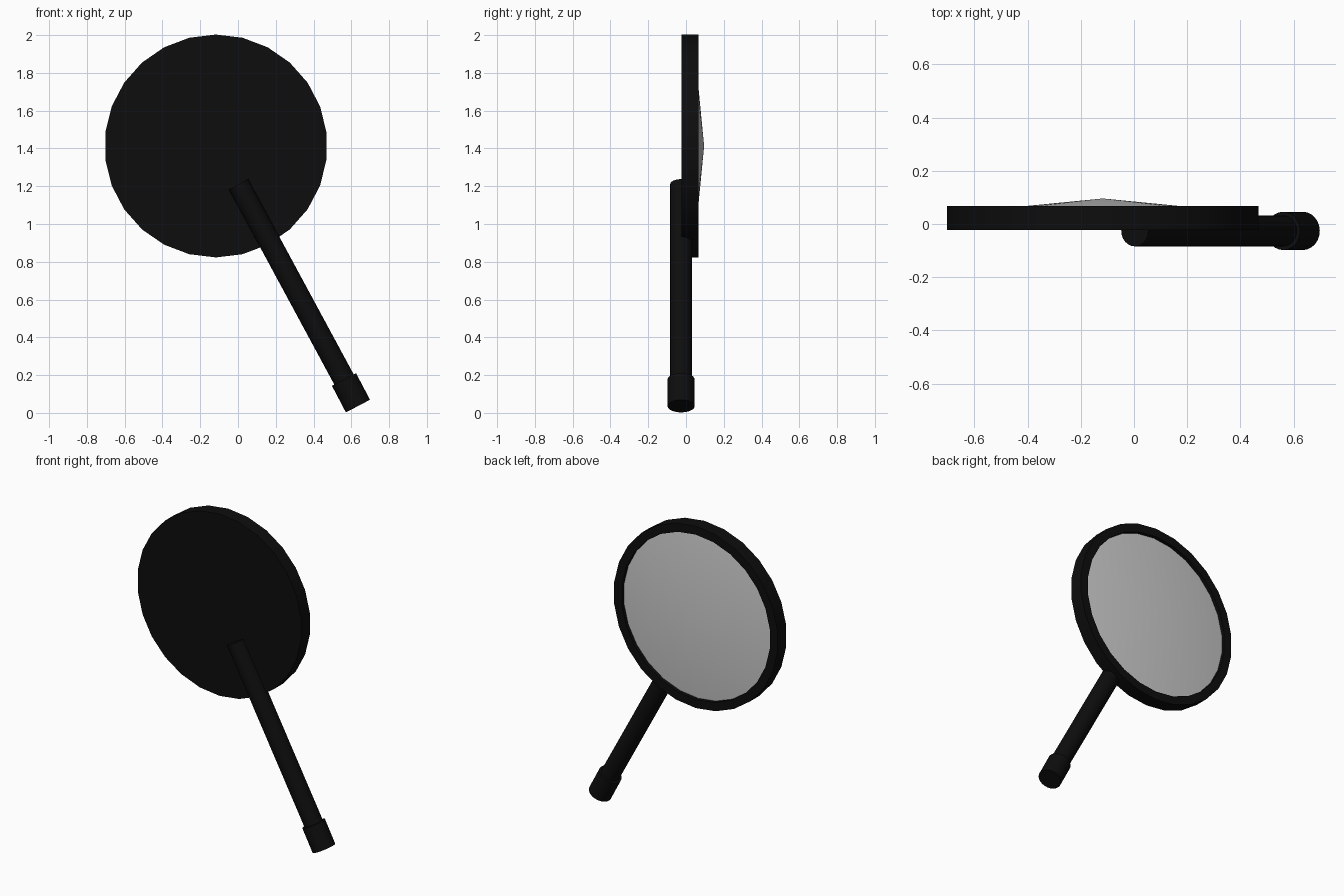
import bpy, math
from mathutils import Vector

if "Cube" in bpy.data.objects:
    bpy.data.objects.remove(bpy.data.objects["Cube"])

SIDES = 26
CENTRE = Vector((-0.117, 0, 1.413))

black = bpy.data.materials.new("black_plastic")
black.diffuse_color = (0.004, 0.004, 0.004, 1)
black.use_nodes = True
black.node_tree.nodes["Principled BSDF"].inputs["Base Color"].default_value = black.diffuse_color


def finish(obj, mat=None):
    if mat:
        obj.data.materials.append(mat)
    bpy.ops.object.select_all(action='DESELECT')
    obj.select_set(True)
    bpy.context.view_layer.objects.active = obj
    bpy.ops.object.shade_smooth_by_angle(angle=math.radians(30))


def lathe(name, profile, mat=None):
    """Revolve (radius, y) points around the y axis through CENTRE."""
    verts, rings, faces = [], [], []
    for r, y in profile:
        count = SIDES if r > 0 else 1
        ring = []
        for i in range(count):
            a = 2 * math.pi * (i + 0.5) / SIDES
            ring.append(len(verts))
            verts.append(CENTRE + Vector((r * math.cos(a), y, r * math.sin(a))))
        rings.append(ring)
    for a, b in zip(rings, rings[1:]):
        for i in range(SIDES):
            j = (i + 1) % SIDES
            if len(a) == 1:
                faces.append((a[0], b[i], b[j]))
            elif len(b) == 1:
                faces.append((a[j], a[i], b[0]))
            else:
                faces.append((a[j], a[i], b[i], b[j]))
    mesh = bpy.data.meshes.new(name)
    mesh.from_pydata(verts, [], [f[::-1] for f in faces])
    obj = bpy.data.objects.new(name, mesh)
    bpy.context.collection.objects.link(obj)
    finish(obj, mat)


def rod(name, start, end, radius, mat):
    """Capped cylinder between two points."""
    start, end = Vector(start), Vector(end)
    axis = end - start
    bpy.ops.mesh.primitive_cylinder_add(
        vertices=24, radius=radius, depth=axis.length,
        location=(start + end) / 2,
        rotation=axis.to_track_quat('Z', 'Y').to_euler())
    obj = bpy.context.object
    obj.name = name
    finish(obj, mat)


# Round housing: flat front, outer wall, rim and inner lip
lathe("mirror_housing",
      [(0, -0.023), (0.59, -0.023), (0.59, 0.067), (0.535, 0.067), (0.535, 0.042)], black)

# Shallow domed mirror glass set inside the rim
lathe("mirror_glass", [(0.535, 0.044), (0, 0.096)])

# Slanted stem and the wider socket at its foot
rod("stem", (0.003, -0.026, 1.21), (0.60, -0.026, 0.105), 0.058, black)
rod("stem_socket", (0.561, -0.026, 0.177), (0.635, -0.026, 0.036), 0.072, black)
